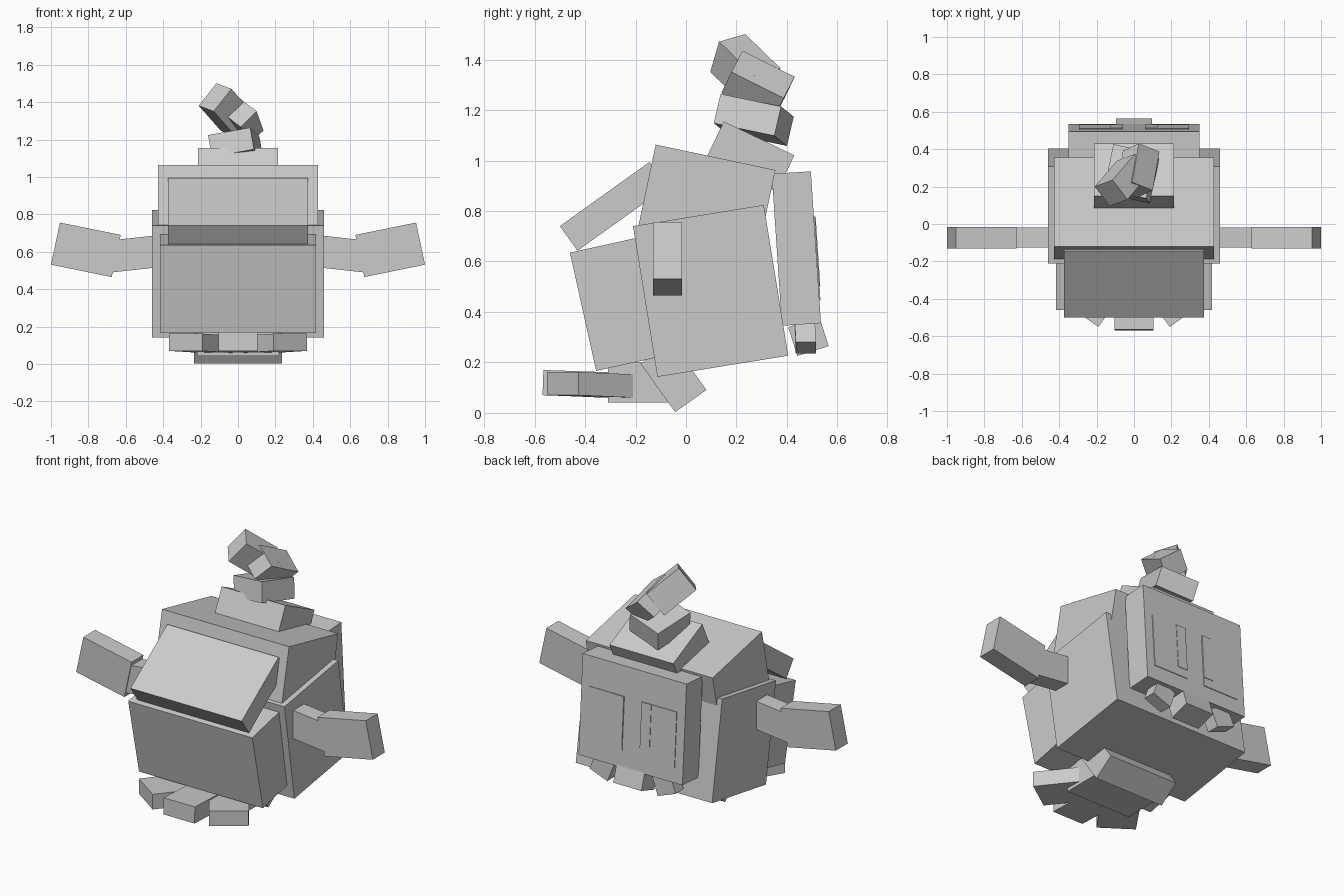
import bpy
import bmesh
from math import sin, cos, radians
from mathutils import Vector, Matrix

cube = bpy.data.objects.get("Cube")
if cube:
    bpy.data.objects.remove(cube)

grey = bpy.data.materials.new("plain_grey")
grey.use_nodes = True
grey.diffuse_color = (0.6, 0.6, 0.6, 1)
grey.node_tree.nodes["Principled BSDF"].inputs["Base Color"].default_value = grey.diffuse_color


def block(name, corner, a, b, c):
    """Box spanned by three edge vectors from one corner."""
    a, b, c = Vector(a), Vector(b), Vector(c)
    m = Matrix((a, b, c)).transposed().to_4x4()
    m.translation = Vector(corner) + (a + b + c) / 2
    bm = bmesh.new()
    bmesh.ops.create_cube(bm, size=1, matrix=m)
    bmesh.ops.recalc_face_normals(bm, faces=bm.faces)
    mesh = bpy.data.meshes.new(name)
    bm.to_mesh(mesh)
    bm.free()
    mesh.materials.append(grey)
    obj = bpy.data.objects.new(name, mesh)
    bpy.context.collection.objects.link(obj)
    return obj


def slab(name, y, z, pitch, length, height, half):
    """Centred box placed by its upper front edge and tilted about x."""
    t = radians(pitch)
    return block(name, (-half, y, z), (2 * half, 0, 0),
                 Vector((0, cos(t), sin(t))) * length,
                 Vector((0, sin(t), -cos(t))) * height)


# Body, head and pack
slab("body", -0.21, 0.74, 9.2, 0.525, 0.605, 0.46)
slab("belly", -0.46, 0.635, 12.5, 0.27, 0.48, 0.418)
slab("head", -0.12, 1.063, -12, 0.485, 0.33, 0.428)
slab("visor", -0.50, 0.74, 35.6, 0.437, 0.12, 0.375)
slab("back_pack", 0.34, 0.947, 3.8, 0.155, 0.603, 0.35)

# Foot base and middle toe
slab("foot_base", -0.31, 0.20, 0, 0.27, 0.158, 0.22)
slab("heel", -0.18, 0.195, 35.5, 0.152, 0.236, 0.235)
slab("middle_toe", -0.565, 0.17, -2, 0.36, 0.10, 0.105)

# Tail claw and tuft base
slab("middle_claw", 0.405, 0.34, 17.5, 0.13, 0.12, 0.095)
slab("tuft_base", 0.15, 1.155, -25.7, 0.31, 0.16, 0.215)

# Twisted tuft
block("tuft_lower", (-0.14, 0.16, 1.108), (0.225, -0.05, 0.04),
      (0.05, 0.24, -0.05), (-0.02, 0.027, 0.116))
block("tuft_middle", (0.10, 0.18, 1.351), (0.036, 0.207, -0.103),
      (-0.085, -0.04, -0.084), (-0.11, 0.044, 0.084))
block("tuft_top", (-0.13, 0.096, 1.351), (0.095, 0.035, 0.12),
      (-0.08, 0.104, 0.03), (0.119, 0.139, -0.135))

# Paired parts
down = Vector((0, 0.066, -0.998))
out = Vector((0, 0.998, 0.066))
pack_top = Vector((0, 0.495, 0.957))
for s, side in ((1, "left"), (-1, "right")):
    # Arms
    block(side + "_upper_arm", (s * 0.40, -0.125, 0.52), (s * 0.27, 0, -0.03),
          (0, 0.105, 0), (s * 0.018, 0, 0.17))
    block(side + "_forearm", (s * 0.675, -0.13, 0.465), (s * 0.325, 0, 0.066),
          (0, 0.115, 0), (s * -0.048, 0, 0.225))
    # Splayed toe
    block(side + "_toe", (s * 0.19, -0.55, 0.07), (s * 0.18, 0.125, 0),
          (s * -0.16, 0.23, -0.01), (0, 0, 0.092))
    # Leaning claw
    block(side + "_claw", (s * 0.13, 0.43, 0.34), (s * 0.12, 0, 0.045),
          (0, 0.08, 0), (s * 0.04, 0.005, -0.105))
    # Pack panels
    for name, wide, top, tall, thick in (("panel", 0.235, 0.18, 0.33, 0.004),
                                         ("panel_strip", 0.065, 0.18, 0.275, 0.007)):
        block(side + "_" + name, pack_top + down * top + Vector((s * 0.06, 0, 0)),
              (s * wide, 0, 0), down * tall, out * thick)
